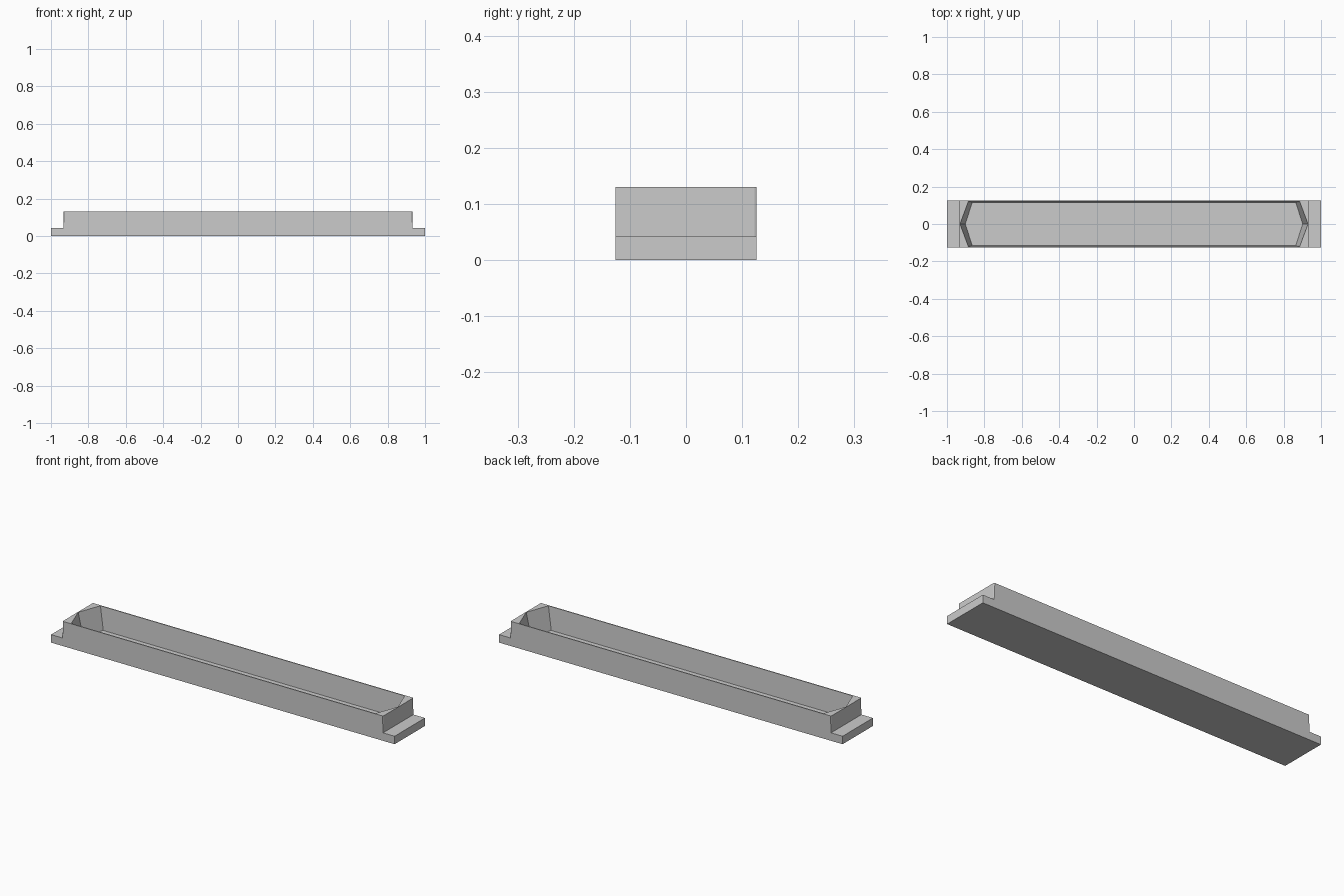
import bpy
import bmesh

cube = bpy.data.objects.get("Cube")
if cube:
    bpy.data.objects.remove(cube, do_unlink=True)

LENGTH, HALF_WIDTH = 1.0, 0.126
BODY, HEIGHT, TAB = 0.933, 0.13, 0.042

grey = bpy.data.materials.new("plain_grey")
grey.use_nodes = True
grey.diffuse_color = (0.6, 0.6, 0.6, 1)
grey.node_tree.nodes["Principled BSDF"].inputs["Base Color"].default_value = (0.6, 0.6, 0.6, 1)


def loft(name, rings, chamfer=None):
    """Join two matching outlines into a closed solid."""
    bm = bmesh.new()
    a, b = [[bm.verts.new(p) for p in ring] for ring in rings]
    bm.faces.new(a)
    bm.faces.new(b[::-1])
    n = len(a)
    for i in range(n):
        j = (i + 1) % n
        bm.faces.new((a[j], a[i], b[i], b[j]))
    bmesh.ops.recalc_face_normals(bm, faces=bm.faces)
    if chamfer:
        # trim the upright corners of the raised body
        edges = [e for e in bm.edges if all(abs(abs(v.co.x) - BODY) < 1e-4 for v in e.verts)
                 and abs(e.verts[0].co.z - e.verts[1].co.z) > 0.05]
        bmesh.ops.bevel(bm, geom=edges, offset=chamfer, segments=1, affect='EDGES')
    mesh = bpy.data.meshes.new(name)
    bm.to_mesh(mesh)
    bm.free()
    mesh.materials.append(grey)
    obj = bpy.data.objects.new(name, mesh)
    bpy.context.collection.objects.link(obj)
    return obj


# Stepped trough body with a low tab at each end
half = [(LENGTH, 0), (LENGTH, TAB), (BODY, TAB), (BODY, HEIGHT)]
outline = half + [(-x, z) for x, z in reversed(half)]
trough = loft("trough", [[(x, y, z) for x, z in outline] for y in (-HALF_WIDTH, HALF_WIDTH)], 0.004)


# Pointed hollow that narrows towards the floor
def hexagon(tip, corner, side, z):
    return [(tip, 0, z), (corner, side, z), (-corner, side, z),
            (-tip, 0, z), (-corner, -side, z), (corner, -side, z)]


cutter = loft("hollow_cutter", [hexagon(0.902, 0.865, 0.115, 0.008),
                                hexagon(0.931, 0.886, 0.121, HEIGHT + 0.002)])
cutter.hide_render = True

cut = trough.modifiers.new("hollow", 'BOOLEAN')
cut.operation = 'DIFFERENCE'
cut.solver = 'EXACT'
cut.object = cutter
bpy.context.view_layer.objects.active = trough
bpy.ops.object.modifier_apply(modifier=cut.name)
bpy.data.objects.remove(cutter, do_unlink=True)
